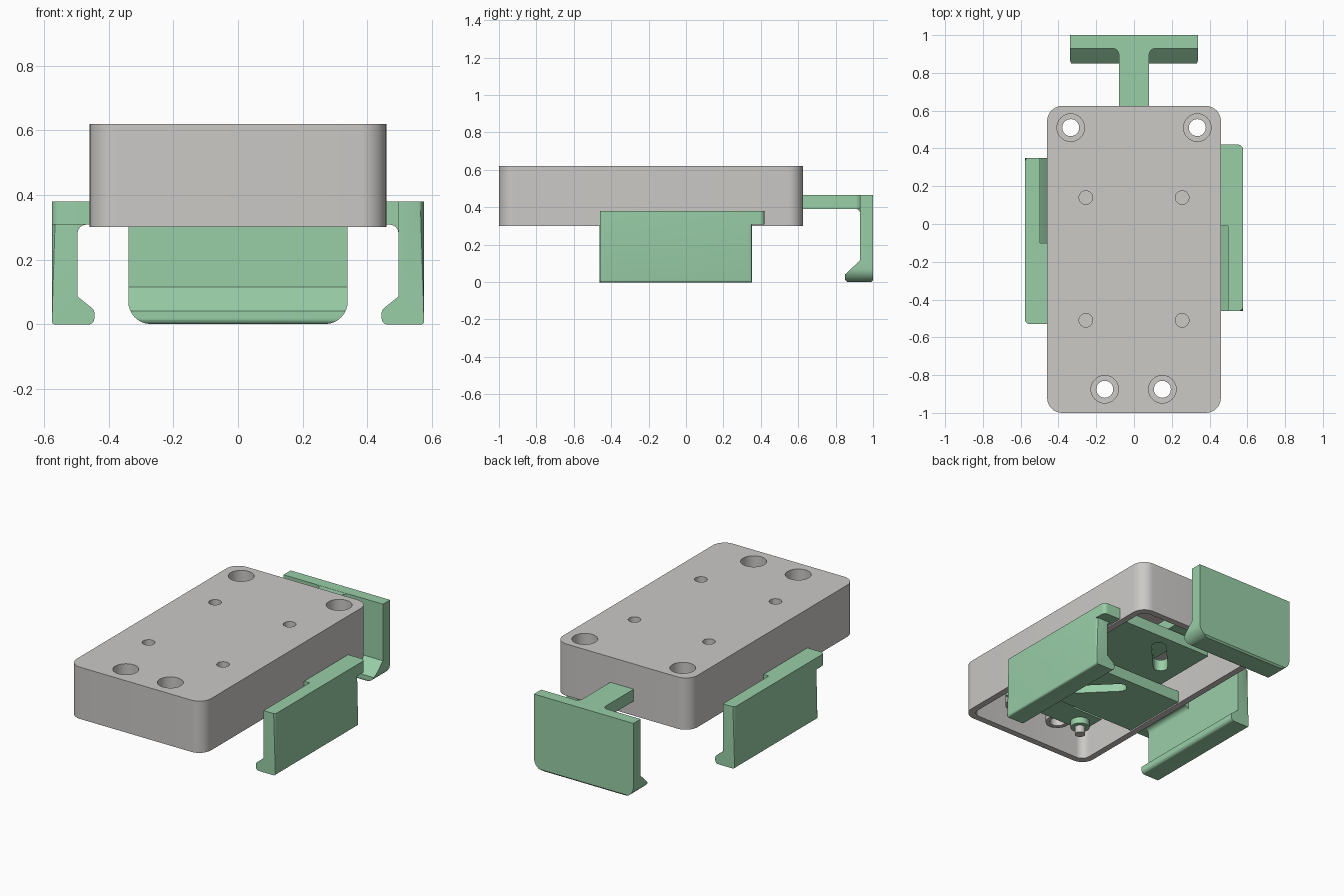
import bpy, bmesh, math
from mathutils import Matrix

if "Cube" in bpy.data.objects:
    bpy.data.objects.remove(bpy.data.objects["Cube"])


def material(name, rgb):
    m = bpy.data.materials.new(name)
    m.diffuse_color = (*rgb, 1)
    m.use_nodes = True
    m.node_tree.nodes["Principled BSDF"].inputs["Base Color"].default_value = m.diffuse_color
    return m


GREY = material("warm_grey", (0.60, 0.585, 0.565))
GREEN = material("soft_green", (0.32, 0.62, 0.39))


def prism(name, pts, axis, a, b, mat):
    """Extrude a 2D outline along an axis: x (y,z), y (x,z) or z (x,y)."""
    put = {'x': lambda p, t: (t, p[0], p[1]),
           'y': lambda p, t: (p[0], t, p[1]),
           'z': lambda p, t: (p[0], p[1], t)}[axis]
    bm = bmesh.new()
    lo = [bm.verts.new(put(p, a)) for p in pts]
    hi = [bm.verts.new(put(p, b)) for p in pts]
    bm.faces.new(lo)
    bm.faces.new(hi)
    n = len(pts)
    for i in range(n):
        j = (i + 1) % n
        bm.faces.new((lo[i], lo[j], hi[j], hi[i]))
    bmesh.ops.recalc_face_normals(bm, faces=bm.faces)
    me = bpy.data.meshes.new(name)
    bm.to_mesh(me)
    bm.free()
    me.materials.append(mat)
    ob = bpy.data.objects.new(name, me)
    bpy.context.collection.objects.link(ob)
    return ob


def arc(cx, cy, r, d0, d1, n=8):
    return [(cx + r * math.cos(math.radians(d0 + (d1 - d0) * i / n)),
             cy + r * math.sin(math.radians(d0 + (d1 - d0) * i / n))) for i in range(n + 1)]


def rounded(x0, x1, y0, y1, r):
    return (arc(x1 - r, y1 - r, r, 0, 90) + arc(x0 + r, y1 - r, r, 90, 180)
            + arc(x0 + r, y0 + r, r, 180, 270) + arc(x1 - r, y0 + r, r, 270, 360))


def circle(x, y, r, n=32):
    return arc(x, y, r, 0, 360, n)[:-1]


def slot(p, q, r):
    d = math.degrees(math.atan2(q[1] - p[1], q[0] - p[0]))
    return arc(*q, r, d - 90, d + 90) + arc(*p, r, d + 90, d + 270)


def box(x0, x1, y0, y1):
    return [(x0, y0), (x1, y0), (x1, y1), (x0, y1)]


def boolean(ob, tool, op='DIFFERENCE'):
    mod = ob.modifiers.new(op, 'BOOLEAN')
    mod.operation, mod.object, mod.solver = op, tool, 'EXACT'
    bpy.context.view_layer.objects.active = ob
    bpy.ops.object.modifier_apply(modifier=mod.name)
    bpy.data.objects.remove(tool)


def smooth(ob):
    bpy.ops.object.select_all(action='DESELECT')
    ob.select_set(True)
    bpy.context.view_layer.objects.active = ob
    bpy.ops.object.shade_smooth_by_angle(angle=math.radians(30))


# Housing: open-bottomed rounded shell with screw bosses and holes
housing = prism("housing", rounded(-0.46, 0.46, -1, 0.625, 0.08), 'z', 0.30, 0.62, GREY)
boolean(housing, prism("cut", rounded(-0.42, 0.42, -0.96, 0.585, 0.05), 'z', 0.2, 0.53, GREY))
screws = [(-0.335, 0.51), (0.335, 0.51), (-0.155, -0.875), (0.15, -0.875)]
for x, y in screws:
    boolean(housing, prism("boss", circle(x, y, 0.07), 'z', 0.42, 0.56, GREY), 'UNION')
    boolean(housing, prism("cut", circle(x, y, 0.045), 'z', 0.2, 0.8, GREY))
    boolean(housing, prism("cut", circle(x, y, 0.073), 'z', 0.55, 0.8, GREY))
for sx in (-1, 1):
    for y in (0.14, -0.51):
        boolean(housing, prism("cut", circle(sx * 0.255, y, 0.036, 24), 'z', 0.57, 0.8, GREY))
smooth(housing)


# Side jaws: hooked plate plus a flat arm with a diagonal drive slot
def side_jaw(name, s0, s1, flip):
    hook = (arc(0.565, 0.01, 0.012, 0, -90, 4) + arc(0.465, 0.018, 0.02, -90, -180, 5)
            + arc(0.465, 0.034, 0.02, 180, 135, 3) + [(0.497, 0.085), (0.497, 0.38), (0.577, 0.38)])
    plate = prism(name, hook, 'y', -0.46, 0.352, GREEN)
    # round the outer vertical corners
    bm = bmesh.new()
    bm.from_mesh(plate.data)
    es = [e for e in bm.edges if all(v.co.x > 0.576 for v in e.verts)
          and abs(e.verts[0].co.y - e.verts[1].co.y) < 1e-4 and e.calc_length() > 0.2]
    bmesh.ops.bevel(bm, geom=es, offset=0.02, segments=4, profile=0.5, affect='EDGES')
    bm.to_mesh(plate.data)
    bm.free()
    outline = ([(-0.21, -0.01), (0.577, -0.01)] + arc(0.552, 0.395, 0.025, 0, 90, 5)
               + [(-0.21, 0.42)])
    arm = prism(name + "_arm", outline, 'z', 0.308, 0.38, GREEN)
    boolean(arm, prism("cut", slot(s0, s1, 0.042), 'z', 0.2, 0.5, GREEN))
    fillet = prism(name + "_fillet", [(0.50, 0.31)] + [(0.47, 0.31)]
                   + arc(0.47, 0.281, 0.027, 90, 0, 6) + [(0.50, 0.28)], 'y', -0.01, 0.352, GREEN)
    for ob in (plate, arm, fillet):
        if flip:
            ob.data.transform(Matrix.Translation((0, -0.11, 0)) @ Matrix.Rotation(math.pi, 4, 'Z'))
        smooth(ob)


side_jaw("right_jaw", (0.085, 0.325), (-0.08, 0.145), False)
side_jaw("left_jaw", (-0.15, 0.28), (0.05, 0.08), True)

# Back jaw: hooked foot with rounded lower corners
foot = ([(1, 0.465), (1, 0.01), (0.99, 0)] + arc(0.868, 0.018, 0.018, -90, -180, 5)
        + [(0.85, 0.04), (0.93, 0.115), (0.93, 0.465)])
back_jaw = prism("back_jaw", foot, 'x', -0.34, 0.34, GREEN)
shape = ([(0.34, 0.6), (-0.34, 0.6)] + arc(-0.27, 0.07, 0.07, 180, 270)
         + arc(0.27, 0.07, 0.07, 270, 360))
boolean(back_jaw, prism("cut", shape, 'y', 0.8, 1.1, GREEN), 'INTERSECT')
smooth(back_jaw)

# Slider: stem flaring into the foot, with a cross bar at the far end
right_side = [(0.24, -0.82)] + [(0.30, -0.80), (0.30, -0.65), (0.08, -0.65)] \
    + arc(0.115, 0.895, 0.035, 180, 90, 6) + [(0.115, 0.94)]
slider = prism("slider", right_side + [(-x, y) for x, y in reversed(right_side)],
               'z', 0.39, 0.464, GREEN)
smooth(slider)
under_fillet = prism("stem_fillet", [(0.94, 0.395), (0.905, 0.395)]
                     + arc(0.905, 0.367, 0.025, 90, 0, 6) + [(0.94, 0.36)], 'x', -0.08, 0.08, GREEN)
smooth(under_fillet)

# Guide bosses and pins under the cross bar
for side, sx in (("left", -1), ("right", 1)):
    smooth(prism(side + "_guide_boss", circle(sx * 0.22, -0.75, 0.055), 'z', 0.35, 0.40, GREEN))
    smooth(prism(side + "_guide_pin", circle(sx * 0.22, -0.75, 0.03, 24), 'z', 0.305, 0.54, GREY))
